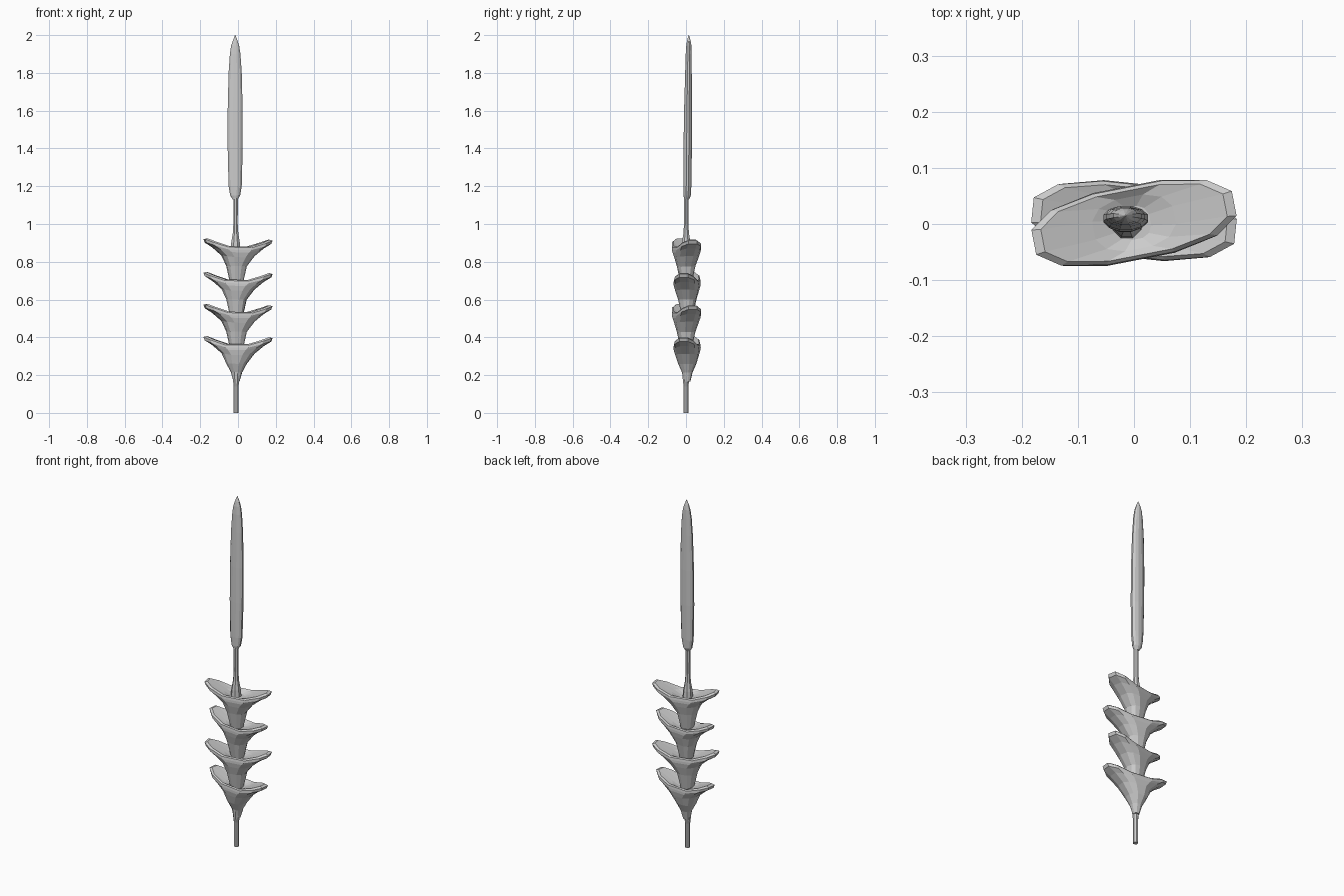
import bpy, bmesh, math

if "Cube" in bpy.data.objects:
    bpy.data.objects.remove(bpy.data.objects["Cube"])

def loft(name, rings, sides=12, power=2.0, loc=(0, 0, 0), turn=0, tilt=0):
    """Skin a stack of rings: (z, half_x, half_y, lift at x ends, centre_x, centre_y)."""
    bm = bmesh.new()
    loops = []
    for z, hx, hy, lift, cx, cy in rings:
        loop = []
        for i in range(sides):
            a = 2 * math.pi * (i + 0.5) / sides
            c, s = math.cos(a), math.sin(a)
            x = cx + hx * math.copysign(abs(c) ** (2 / power), c)
            y = cy + hy * math.copysign(abs(s) ** (2 / power), s)
            u = (x - cx) / hx
            loop.append(bm.verts.new((x, y, z + lift * abs(u) ** 1.5 - tilt * x)))
        loops.append(loop)
    for a, b in zip(loops, loops[1:]):
        for i in range(sides):
            j = (i + 1) % sides
            bm.faces.new((a[i], a[j], b[j], b[i]))
    bm.faces.new(loops[0][::-1])
    bm.faces.new(loops[-1])
    mesh = bpy.data.meshes.new(name)
    bm.to_mesh(mesh)
    bm.free()
    ob = bpy.data.objects.new(name, mesh)
    ob.location = loc
    ob.rotation_euler.z = math.radians(turn)
    bpy.context.collection.objects.link(ob)
    return ob

def round_rings(pts, cx, cy=0):
    return [(z, r, r, 0, cx, cy) for z, r in pts]

# lower stalk
loft("lower_stem", round_rings([(0, .014), (.14, .014), (.19, .02), (.3, .03)], -.01), 8)

# flared, saddle-rimmed leaf cups stacked with alternating twist
cup = [(-.135, .054, .048, 0), (-.09, .088, .062, .01), (-.068, .138, .068, .03),
       (-.058, .18, .068, .046), (-.046, .187, .066, .052), (-.04, .17, .06, .05),
       (-.042, .075, .048, .012), (-.05, .03, .03, 0)]
for k, top in enumerate([.395, .565, .735, .912]):
    base = [(-.23, .016, .016, 0), (-.18, .03, .028, 0)] if k == 0 else [(-.225, .034, .029, 0)]
    rings = [(z, hx, hy, l, -.008 * (z < -.1), 0) for z, hx, hy, l in base + cup]
    loft(f"leaf_cup_{k + 1}", rings, 12, 2.5, (0, .006 if k % 2 == 0 else .002, top),
         (-6, 11)[k % 2], .02)

# upper stalk
loft("upper_stem", round_rings([(.84, .03), (.9, .025), (.95, .016), (1.0, .0125), (1.16, .013)],
                               -.013, .001), 8)

# flower spike, leaning slightly back
spike = [(1.13, .013, .013, .003), (1.15, .027, .02, .006), (1.2, .036, .022, .007),
         (1.4, .041, .023, .009), (1.6, .041, .022, .011), (1.8, .036, .018, .013),
         (1.9, .029, .016, .014), (1.945, .022, .014, .015), (1.97, .013, .01, .015),
         (2.0, .001, .001, .015)]
loft("flower_spike", [(z, hx, hy, 0, -.015, cy) for z, hx, hy, cy in spike], 12)
